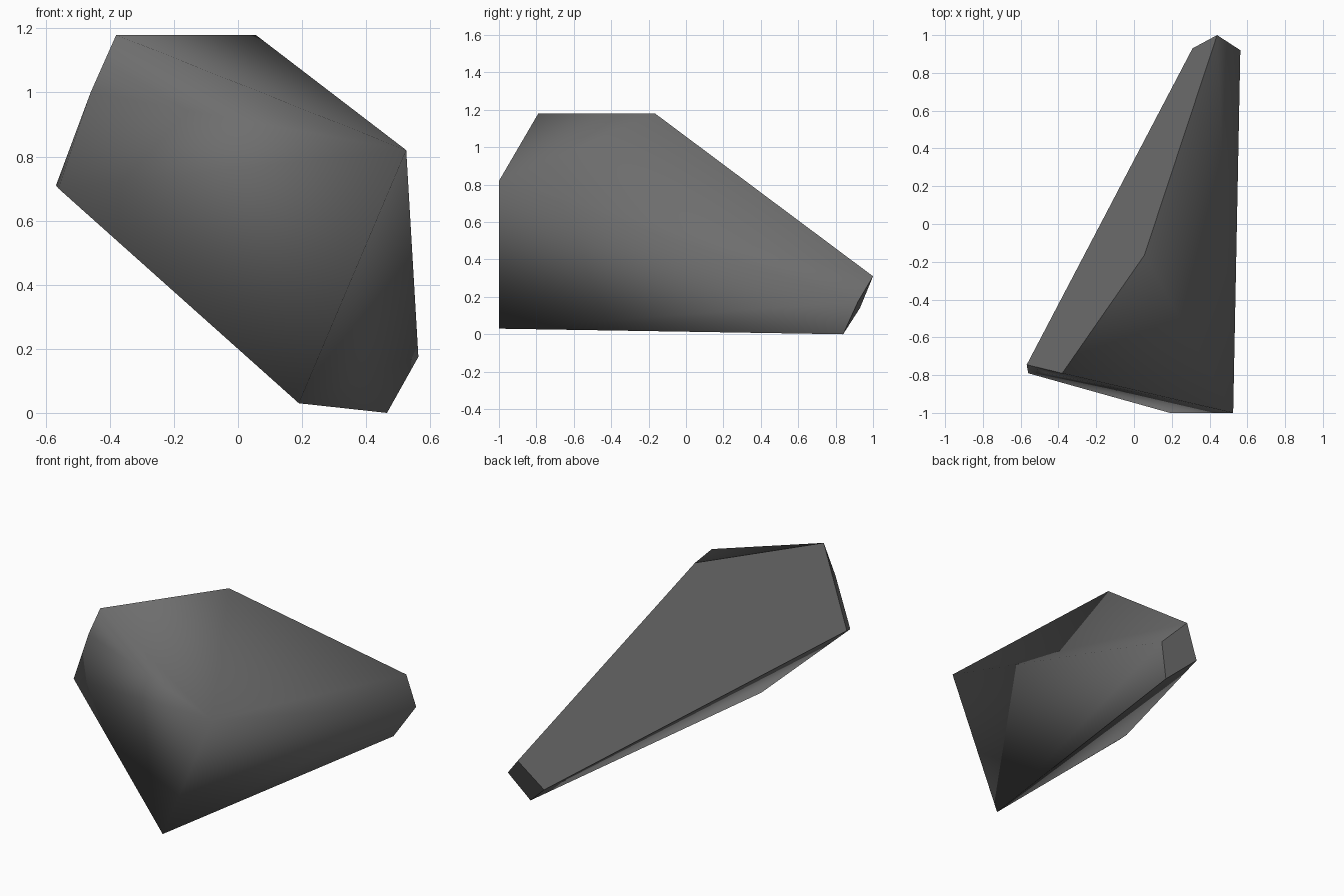
import bpy, bmesh, math

if "Cube" in bpy.data.objects:
    bpy.data.objects.remove(bpy.data.objects["Cube"])

# Corners of the chiselled boulder
corners = [
    (-0.38, -0.79, 1.18), (0.055, -0.165, 1.18),                         # top ridge
    (0.525, -1.0, 0.82), (0.19, -1.0, 0.03), (0.27, -0.45, 0.025),       # front right edge, base
    (-0.56, -0.79, 0.70), (-0.568, -0.745, 0.71), (-0.46, -0.79, 1.0),   # left chamfer
    (0.44, 1.0, 0.31), (0.31, 0.93, 0.14), (0.563, 0.92, 0.175), (0.465, 0.84, 0.0),  # rear tip
]

# Boulder: convex hull with near-flat faces merged
bm = bmesh.new()
for c in corners:
    bm.verts.new(c)
bmesh.ops.convex_hull(bm, input=bm.verts[:])
bmesh.ops.dissolve_limit(bm, angle_limit=math.radians(1.5), verts=bm.verts[:], edges=bm.edges[:])
bmesh.ops.recalc_face_normals(bm, faces=bm.faces[:])

# Soft shading on the weathered front, crisp cleaved back and tip
for f in bm.faces:
    f.smooth = True
for e in bm.edges:
    cleaved = any(f.normal.y > 0.4 for f in e.link_faces)
    e.smooth = not cleaved and e.calc_face_angle(0) < math.radians(103)

mesh = bpy.data.meshes.new("boulder")
bm.to_mesh(mesh)
bm.free()
boulder = bpy.data.objects.new("boulder", mesh)
bpy.context.collection.objects.link(boulder)

# Stone colour
stone = bpy.data.materials.new("dark grey stone")
stone.diffuse_color = (0.155, 0.155, 0.155, 1)
stone.use_nodes = True
stone.node_tree.nodes["Principled BSDF"].inputs["Base Color"].default_value = stone.diffuse_color
mesh.materials.append(stone)
